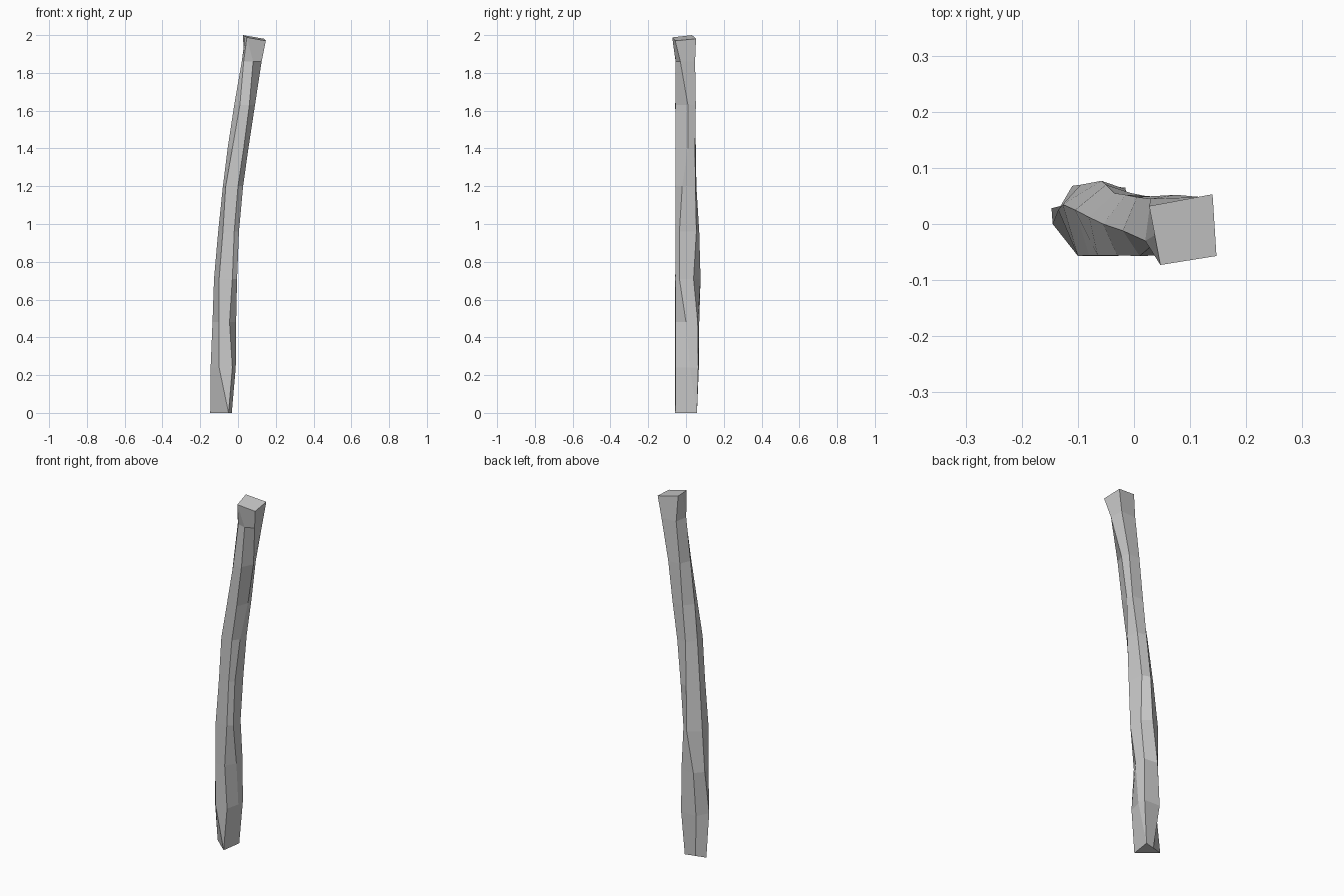
import bpy, bmesh

# Cross-sections up the bent pole: height, then corners in order
# left, front left, front right, right, back right, back left
SECTIONS = [
    (0.00, [(-.147, .028), (-.05, -.057), (-.05, -.057), (-.033, .058), (-.033, .058), (-.09, .043)]),
    (0.24, [(-.145, .00), (-.10, -.057), (-.03, -.055), (-.012, .02), (-.015, .065), (-.11, .068)]),
    (0.48, [(-.135, .025), (-.10, -.057), (-.045, -.055), (-.01, .00), (-.015, .062), (-.095, .07)]),
    (0.71, [(-.127, .035), (-.10, -.057), (-.03, -.057), (-.005, -.035), (-.012, .04), (-.058, .077)]),
    (0.96, [(-.105, .025), (-.08, -.056), (-.02, -.055), (.005, -.035), (-.005, .055), (-.05, .07)]),
    (1.20, [(-.08, .012), (-.065, -.056), (.00, -.055), (.027, -.02), (.02, .05), (-.035, .055)]),
    (1.40, [(-.055, .00), (-.03, -.056), (.03, -.055), (.055, .01), (.05, .048), (-.015, .052)]),
    (1.63, [(-.02, -.012), (.01, -.057), (.06, -.055), (.09, .01), (.075, .052), (.005, .048)]),
    (1.86, [(.02, -.03), (.03, -.04), (.08, -.055), (.125, -.03), (.12, .048), (.03, .045)]),
    (2.00, [(.037, -.02), (.047, -.073), (.047, -.073), (.147, -.057), (.14, .053), (.027, .032)]),
]

bm = bmesh.new()
rings = []
for z, pts in SECTIONS:
    ring = []
    for x, y in pts:
        # the top cut slopes down to the right and front
        h = z if z < 2 else z - .19 * (x - .027) + .08 * (y - .032)
        ring.append(bm.verts.new((x, y, h)))
    rings.append(ring)

# Faceted sides
for low, high in zip(rings, rings[1:]):
    for i in range(6):
        j = (i + 1) % 6
        bm.faces.new((low[i], low[j], high[j], high[i]))

# End caps
bm.faces.new(rings[0][::-1])
bm.faces.new(rings[-1])
bmesh.ops.remove_doubles(bm, verts=bm.verts[:], dist=.0005)
bmesh.ops.recalc_face_normals(bm, faces=bm.faces[:])

mesh = bpy.data.meshes.new("wooden_pole")
bm.to_mesh(mesh)
bm.free()
bpy.context.collection.objects.link(bpy.data.objects.new("wooden_pole", mesh))
